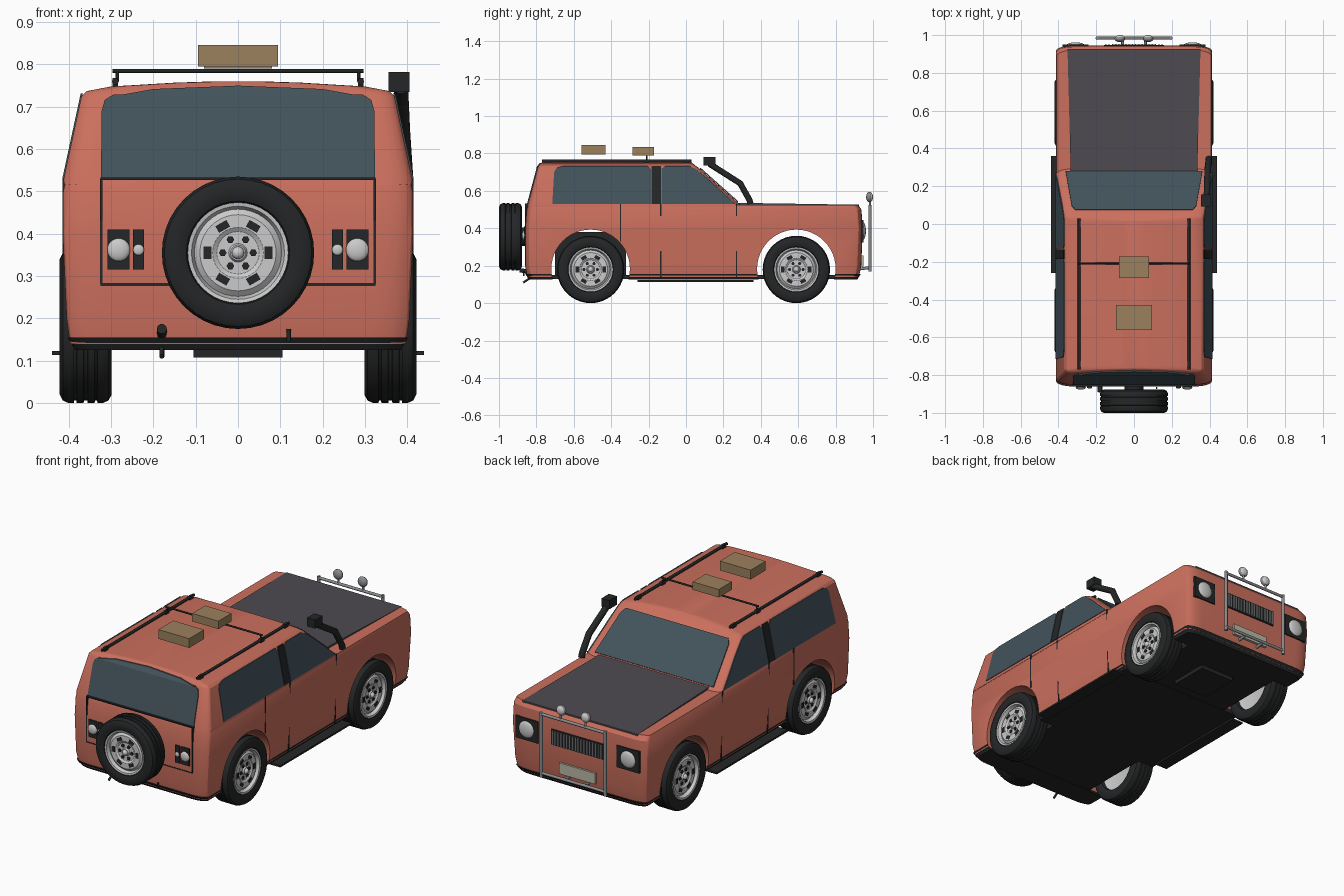
import bpy, bmesh, math
from mathutils import Matrix, Vector

if "Cube" in bpy.data.objects:
    bpy.data.objects.remove(bpy.data.objects["Cube"])

def material(name, rgb):
    m = bpy.data.materials.new(name)
    m.diffuse_color = (*rgb, 1)
    m.use_nodes = True
    m.node_tree.nodes["Principled BSDF"].inputs["Base Color"].default_value = m.diffuse_color
    return m

PAINT = material("paint", (0.60, 0.16, 0.11))
BLACK = material("black", (0.018, 0.019, 0.02))
GLASS = material("glass", (0.055, 0.085, 0.105))
HOOD = material("hood_grey", (0.075, 0.07, 0.08))
TAN = material("tan", (0.33, 0.22, 0.11))
METAL = material("metal", (0.52, 0.54, 0.52))
STEEL = material("steel", (0.25, 0.26, 0.27))
WHITE = material("white", (0.85, 0.85, 0.85))
PLATE = material("plate", (0.5, 0.48, 0.38))

def add(name, bm, mat, matrix=None):
    bmesh.ops.recalc_face_normals(bm, faces=bm.faces)
    me = bpy.data.meshes.new(name)
    bm.to_mesh(me)
    bm.free()
    return link(name, me, mat, matrix)

def link(name, me, mat=None, matrix=None):
    ob = bpy.data.objects.new(name, me)
    bpy.context.collection.objects.link(ob)
    if mat:
        me.materials.append(mat)
    if matrix:
        ob.matrix_world = matrix
    return ob

def smooth(ob, angle=35):
    bpy.ops.object.select_all(action='DESELECT')
    ob.select_set(True)
    bpy.context.view_layer.objects.active = ob
    bpy.ops.object.shade_smooth_by_angle(angle=math.radians(angle))
    return ob

def box(name, x0, x1, y0, y1, z0, z1, mat):
    bm = bmesh.new()
    bmesh.ops.create_cube(bm, size=1)
    for v in bm.verts:
        v.co = ((x0 + x1) / 2 + v.co.x * (x1 - x0), (y0 + y1) / 2 + v.co.y * (y1 - y0),
                (z0 + z1) / 2 + v.co.z * (z1 - z0))
    return add(name, bm, mat)

def cyl(name, c, r, depth, axis, mat, seg=24):
    bm = bmesh.new()
    bmesh.ops.create_cone(bm, cap_ends=True, segments=seg, radius1=r, radius2=r, depth=depth)
    rot = Vector(axis).to_track_quat('Z', 'Y').to_matrix().to_4x4()
    return smooth(add(name, bm, mat, Matrix.Translation(c) @ rot))

def dome(name, c, r, sy, mat):
    bm = bmesh.new()
    bmesh.ops.create_uvsphere(bm, u_segments=20, v_segments=12, radius=r)
    bmesh.ops.scale(bm, vec=(1, sy, 1), verts=bm.verts)
    return smooth(add(name, bm, mat, Matrix.Translation(c)), 80)

def panel(name, pts, off, mat):
    bm = bmesh.new()
    f = bm.faces.new([bm.verts.new(p) for p in pts])
    ext = bmesh.ops.extrude_face_region(bm, geom=[f])
    bmesh.ops.translate(bm, vec=off, verts=[v for v in ext['geom'] if isinstance(v, bmesh.types.BMVert)])
    return add(name, bm, mat)

def tube(name, pts, r, mat):
    cu = bpy.data.curves.new(name, 'CURVE')
    cu.dimensions = '3D'
    cu.bevel_depth, cu.bevel_resolution, cu.use_fill_caps = r, 3, True
    sp = cu.splines.new('POLY')
    sp.points.add(len(pts) - 1)
    for p, co in zip(sp.points, pts):
        p.co = (*co, 1)
    return link(name, cu, mat)

def loft(name, levels, mat, n=5):
    # levels: z, half width, rear y, front y, corner size in x and y
    bm, rings = bmesh.new(), []
    for z, hw, y0, y1, rx, ry in levels:
        ring = []
        for k, (sx, yc) in enumerate([(1, y1 - ry), (-1, y1 - ry), (-1, y0 + ry), (1, y0 + ry)]):
            for i in range(n + 1):
                a = math.pi / 2 * (k + i / n)
                ring.append(bm.verts.new((sx * (hw - rx) + rx * math.cos(a), yc + ry * math.sin(a), z)))
        rings.append(ring)
    m = len(rings[0])
    for a, b in zip(rings, rings[1:]):
        for i in range(m):
            bm.faces.new((a[i], a[(i + 1) % m], b[(i + 1) % m], b[i]))
    bm.faces.new(rings[0])
    bm.faces.new(rings[-1])
    return add(name, bm, mat)

def lathe(profile, seg=40):
    bm = bmesh.new()
    vs = [bm.verts.new((r, 0, h)) for r, h in profile]
    es = [bm.edges.new(e) for e in zip(vs, vs[1:])]
    bmesh.ops.spin(bm, geom=vs + es, cent=(0, 0, 0), axis=(0, 0, 1), angle=2 * math.pi, steps=seg)
    bmesh.ops.remove_doubles(bm, verts=bm.verts, dist=1e-5)
    return bm

# Body shell, lower trim and cabin
body = loft("lower_body", [(0.14, .397, -.85, .925, .09, .03), (0.20, .405, -.86, .937, .09, .03),
                           (0.40, .414, -.86, .945, .09, .03), (0.50, .413, -.852, .938, .09, .03),
                           (0.525, .408, -.845, .92, .085, .03)], PAINT)
trim = loft("underbody_trim", [(0.125, .385, -.84, .915, .08, .03), (0.155, .403, -.858, .934, .09, .03)], BLACK)
cabin = loft("cabin", [(0.515, .4115, -.849, .302, .07, .03), (0.53, .412, -.845, .285, .07, .03),
                       (0.725, .370, -.793, .066, .05, .025), (0.737, .358, -.785, .048, .05, .02),
                       (0.748, .30, -.775, .035, .05, .02), (0.757, .15, -.768, .022, .05, .02),
                       (0.76, .06, -.765, .015, .05, .02)], PAINT)
smooth(cabin, 30)

# Wheel arch cut-outs
for y in (-.51, .59):
    cut = cyl("arch_cutter", (0, y, .183), .21, 1.2, (1, 0, 0), None, 48)
    cut.hide_render = True
    cut.hide_set(True)
    for ob in (body, trim):
        mod = ob.modifiers.new("arch", 'BOOLEAN')
        mod.operation, mod.object, mod.solver = 'DIFFERENCE', cut, 'EXACT'
for ob in (body, trim):
    bpy.context.view_layer.objects.active = ob
    for mod in list(ob.modifiers):
        bpy.ops.object.modifier_apply(modifier=mod.name)
    smooth(ob, 30)
box("floor_plate", -.29, .29, -.8, .88, .128, .15, BLACK)
box("rear_wheel_housing", -.28, .28, -.70, -.32, .14, .38, BLACK)
box("skid_plate", -.105, .105, .46, .68, .107, .13, BLACK)

# Hood, windscreen and rear window
panel("hood", [(-.335, .28, .522), (.335, .28, .522), (.352, .925, .512), (-.352, .925, .512)], (0, 0, .014), HOOD)

def wind(x, z):
    return (x, .285 - (z - .53) * .219 / .195 + .002, z)
panel("windscreen", [wind(x, z) for x, z in [(-.362, .54), (.362, .54), (.33, .70), (.312, .72), (-.312, .72), (-.33, .70)]],
      (0, .004, .004), GLASS)

def rear(x, z):
    return (x, -.845 + (z - .53) * .052 / .195 + .002, z)
half = [(.324, .53), (.322, .69), (.315, .715), (.295, .728)]
outline = half + [(-x, z) for x, z in half[::-1]]
panel("rear_window", [rear(x, z) for x, z in outline], (0, -.007, .001), GLASS)
panel("rear_window_top", [(.295, -.793, .725), (.2, -.78, .742), (0, -.774, .75), (-.2, -.78, .742), (-.295, -.793, .725)],
      (0, -.008, 0), GLASS)
for z in (.28, .53):
    box("tailgate_seam", -.325, .325, -.8615, -.84, z - .003, z + .003, BLACK)

# Wheel parts, axis along local z
tread = [(.18, .041), (.18, .028), (.174, .027), (.174, .022), (.18, .021), (.18, .005), (.174, .004)]
prof = [(.117, .04), (.122, .056), (.135, .061), (.16, .0615), (.174, .054)] + tread
tyre = smooth(add("spare_tyre", lathe(prof + [(r, -h) for r, h in prof[::-1]]), BLACK))
rim = smooth(add("spare_rim", lathe([(0, .046), (.018, .046), (.022, .038), (.05, .038), (.06, .045), (.09, .045),
                                     (.103, .034), (.110, .052), (.119, .054), (.119, -.04), (.09, -.03), (0, -.03)]), METAL))
bm = bmesh.new()
for i in range(6):
    turn = Matrix.Rotation(math.radians(60 * i + 30), 4, 'Z')
    bmesh.ops.create_cube(bm, size=1, matrix=turn @ Matrix.Translation((0, .072, .042)) @ Matrix.Diagonal((.03, .018, .01, 1)))
    bmesh.ops.create_cone(bm, cap_ends=True, segments=6, radius1=.009, radius2=.009, depth=.014,
                          matrix=turn @ Matrix.Translation((0, .036, .037)))
slots = add("spare_rim_slots", bm, BLACK)
hub = smooth(add("spare_hub", lathe([(0, .06), (.008, .058), (.014, .052), (.016, .04)], 20), WHITE), 60)

def place(label, c, axis):
    m = Matrix.Translation(c) @ Vector(axis).to_track_quat('Z', 'Y').to_matrix().to_4x4()
    for part, src in (("tyre", tyre), ("rim", rim), ("rim_slots", slots), ("hub", hub)):
        ob = src if label == "spare" else link(label + "_" + part, src.data)
        ob.matrix_world = m
place("spare", (0, -.9385, .355), (0, -1, 0))
cyl("spare_mount", (0, -.89, .355), .05, .08, (0, 1, 0), BLACK)
for y, end in ((-.51, "rear"), (.59, "front")):
    tube(end + "_axle", [(-.32, y, .18), (.32, y, .18)], .02, BLACK)
    for s, side in ((1, "right"), (-1, "left")):
        place(end + "_wheel_" + side, (s * .36, y, .18), (s, 0, 0))

# Everything mirrored left and right
def flank(y, z, s):
    return (s * (.412 - (z - .53) * .042 / .195 - .002), y, z)
rear_glass = [(-.715, .53), (-.705, .70), (-.692, .722), (-.66, .731), (-.205, .731), (-.188, .715), (-.188, .53)]
front_glass = [(-.13, .53), (-.13, .718), (-.112, .731), (.02, .731), (.05, .718), (.12, .66), (.262, .53)]
pillar = [(-.184, .53), (-.184, .73), (-.134, .73), (-.134, .53)]
for s in (1, -1):
    for name, pts, mat in (("rear_side_window", rear_glass, GLASS), ("front_side_window", front_glass, GLASS),
                           ("door_pillar", pillar, BLACK)):
        panel(name, [flank(y, z, s) for y, z in pts], (s * .005, 0, .001), mat)
    for y, z0 in ((-.35, .33), (-.135, .14), (.27, .14)):
        panel("door_seam", [(s * (.40 if z < .2 else .41), y + d, z)
                            for z, d in ((z0, -.003), (z0, .003), (.53, .003), (.53, -.003))], (s * .005, 0, 0), BLACK)
    box("running_board", min(s * .37, s * .44), max(s * .37, s * .44), -.26, .36, .113, .123, BLACK)
    box("tailgate_side_seam", s * .323 - .003, s * .323 + .003, -.861, -.84, .28, .53, BLACK)
    # Tail lamps
    for a, b, r in ((.222, .248, .013), (.256, .308, .027)):
        lo, hi = sorted((s * a, s * b))
        box("tail_lamp_bezel", lo, hi, -.866, -.85, .315, .41, BLACK)
        dome("tail_lamp", (s * (a + b) / 2, -.866, .362), r, .4, WHITE)
    # Headlights
    lo, hi = sorted((s * .24, s * .378))
    box("headlight_bezel", lo, hi, .91, .949, .325, .445, BLACK)
    dome("headlight", (s * .31, .948, .385), .046, .3, WHITE)
    # Roof rails
    tube("roof_rail", [(s * .29, -.77, .76), (s * .29, .03, .76)], .008, BLACK)
    for y in (-.74, -.21, 0):
        box("rail_foot", s * .29 - .007, s * .29 + .007, y - .015, y + .015, .74, .768, BLACK)
    tube("crossbar_post", [(s * .285, -.21, .76), (s * .285, -.21, .785)], .004, BLACK)
    # Bull bar uprights, stays and spot lamps
    tube("bull_bar_upright", [(s * .195, .984, .168), (s * .195, .984, .525)], .009, STEEL)
    tube("bull_bar_stay", [(s * .06, .984, .19), (s * .06, .91, .18)], .008, STEEL)
    tube("spot_lamp_stem", [(s * .075, .984, .515), (s * .075, .984, .55)], .006, STEEL)
    dome("spot_lamp", (s * .075, .98, .567), .028, .6, STEEL)
    dome("spot_lamp_lens", (s * .075, .987, .567), .024, .54, WHITE)
for z in (.19, .515):
    tube("bull_bar_crosspiece", [(-.2, .984, z), (.2, .984, z)], .008, STEEL)

# Grille and plate
box("grille", -.16, .16, .92, .948, .342, .428, BLACK)
for i in range(18):
    x = -.149 + i * .298 / 17
    box("grille_slat", x - .003, x + .003, .94, .953, .348, .422, STEEL)
box("front_plate", -.11, .11, .92, .95, .195, .255, PLATE)

# Roof load
tube("roof_crossbar", [(-.296, -.21, .785), (.296, -.21, .785)], .005, BLACK)
box("rear_cargo_box", -.094, .094, -.56, -.43, .795, .846, TAN)
box("front_cargo_box", -.08, .08, -.285, -.172, .79, .834, TAN)

# Snorkel
tube("snorkel_pipe", [(.385, .125, .745), (.39, .29, .64), (.396, .34, .55), (.396, .345, .53)], .017, BLACK)
box("snorkel_head", .356, .405, .093, .157, .735, .782, BLACK)

# Exhaust and tow pin
tube("exhaust", [(-.18, -.6, .14), (-.18, -.82, .14), (-.18, -.86, .172), (-.18, -.89, .175)], .012, BLACK)
tube("tow_pin", [(.12, -.868, .145), (.12, -.868, .175)], .005, BLACK)
tube("tow_hook", [(-.18, -.84, .13), (-.18, -.87, .11)], .006, BLACK)
